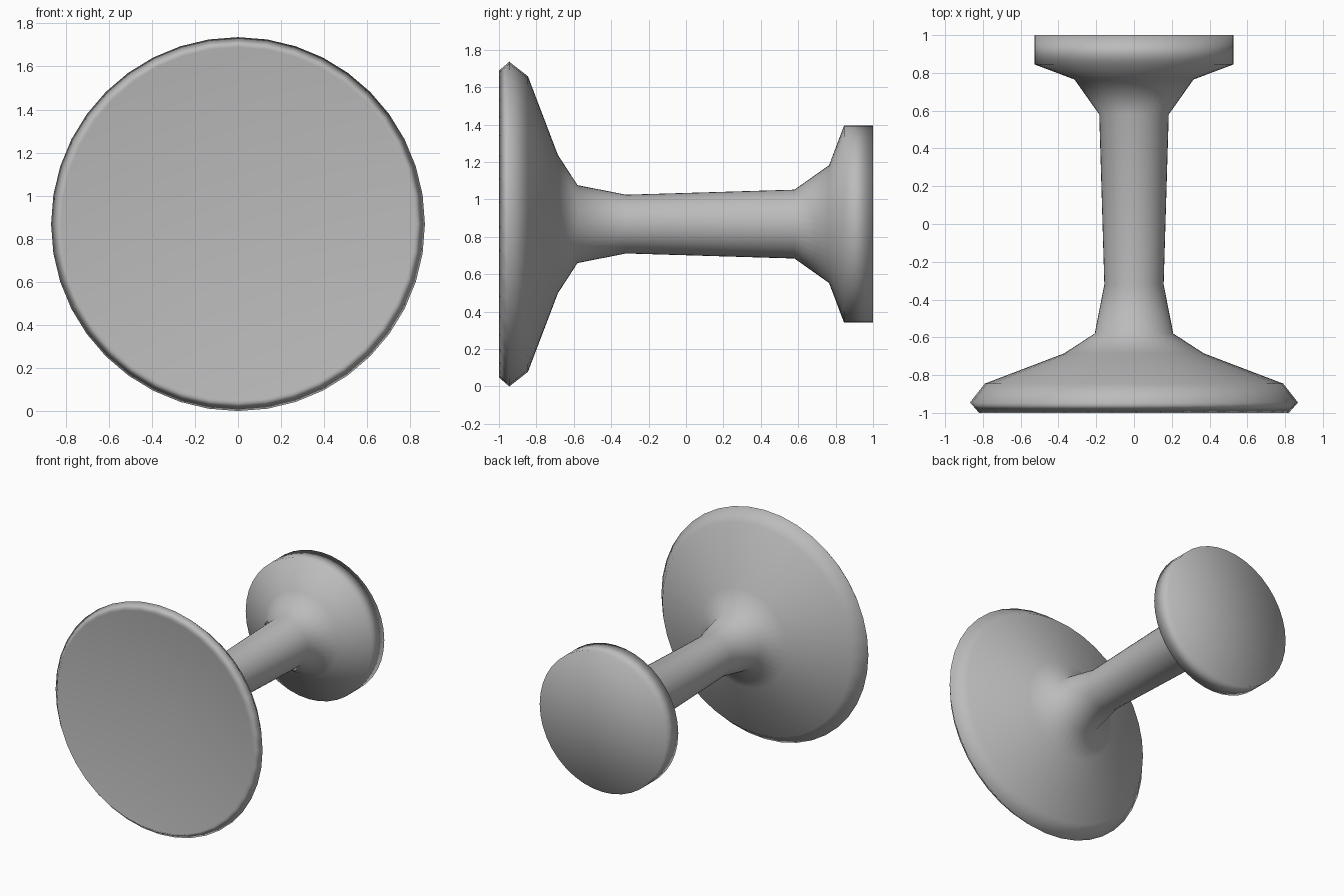
import bpy
import bmesh
from math import tau
from mathutils import Matrix, Vector

cube = bpy.data.objects.get("Cube")
if cube:
    bpy.data.objects.remove(cube)

SIDES = 40
AXIS_HEIGHT = 0.868

# Plain grey finish
grey = bpy.data.materials.new("grey")
grey.use_nodes = True
colour = (0.5, 0.5, 0.5, 1)
grey.diffuse_color = colour
grey.node_tree.nodes["Principled BSDF"].inputs["Base Color"].default_value = colour

# Half outline as (radius, y): dished front, flared rim, slim neck, flat back disc
outline = [
    (0, -0.78), (0.82, -1), (0.868, -0.945), (0.79, -0.845),
    (0.37, -0.685), (0.208, -0.58), (0.157, -0.32), (0.184, 0.58),
    (0.315, 0.765), (0.527, 0.845), (0.527, 1), (0, 1),
]

# Spin the outline around the y axis
bm = bmesh.new()
verts = [bm.verts.new((0, y, r)) for r, y in outline]
edges = [bm.edges.new(pair) for pair in zip(verts, verts[1:])]
bmesh.ops.spin(bm, geom=verts + edges, cent=(0, 0, 0), axis=(0, 1, 0),
               angle=tau, steps=SIDES, use_duplicate=False)
bmesh.ops.remove_doubles(bm, verts=bm.verts, dist=0.0005)
bmesh.ops.recalc_face_normals(bm, faces=bm.faces)
bmesh.ops.transform(bm, matrix=Matrix.Translation(Vector((0, 0, AXIS_HEIGHT))),
                    verts=bm.verts)
for face in bm.faces:
    face.smooth = True

mesh = bpy.data.meshes.new("flared_knob")
bm.to_mesh(mesh)
bm.free()
mesh.materials.append(grey)
knob = bpy.data.objects.new("flared_knob", mesh)
bpy.context.collection.objects.link(knob)

# Large faces dominate the smooth shading, so the dish and the back read flat
weighted = knob.modifiers.new("weighted_normals", 'WEIGHTED_NORMAL')
weighted.mode = 'FACE_AREA'
weighted.weight = 50
